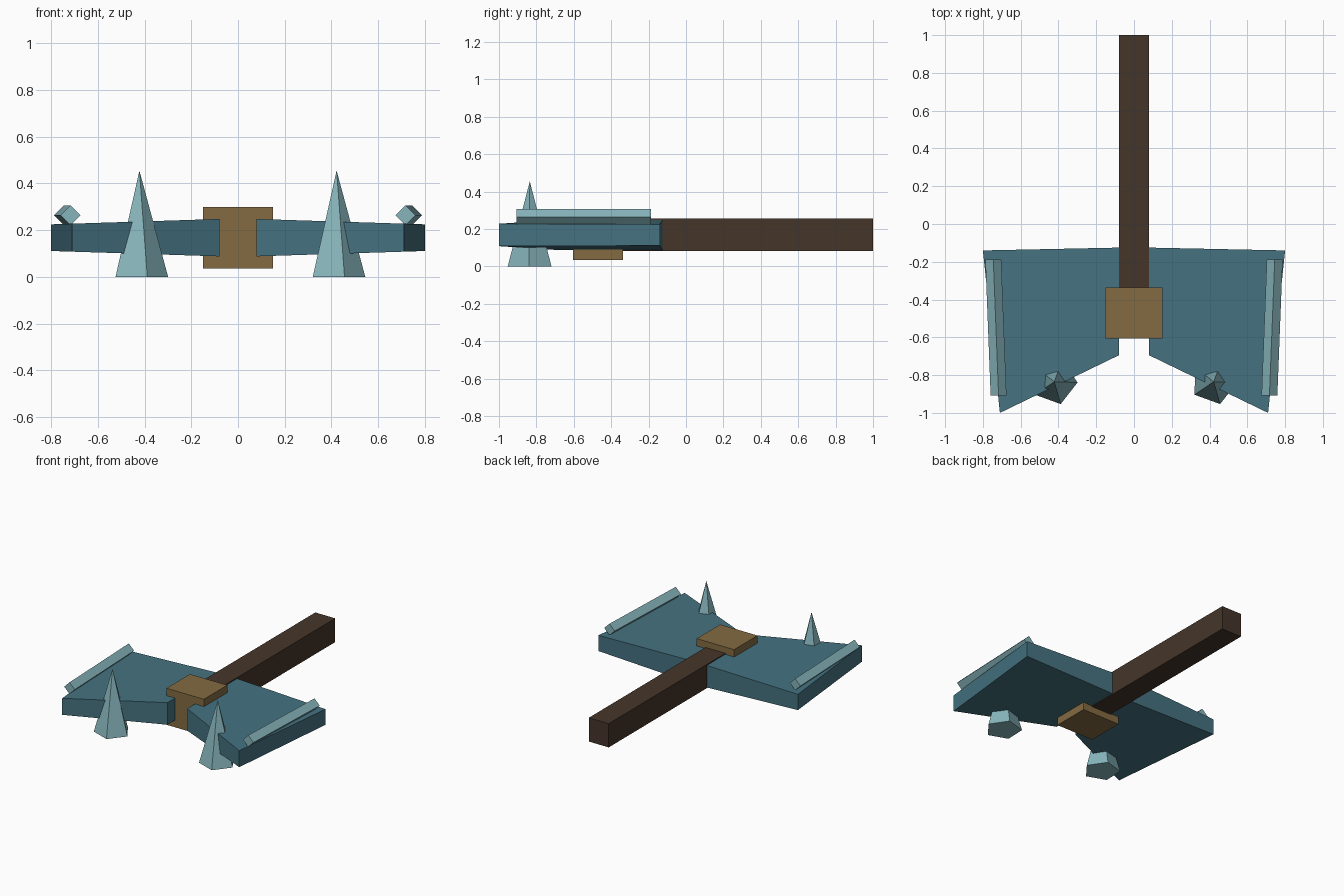
import bpy, bmesh
from math import radians, cos, sin
from mathutils import Vector

if "Cube" in bpy.data.objects:
    bpy.data.objects.remove(bpy.data.objects["Cube"])


def material(name, rgb):
    m = bpy.data.materials.new(name)
    m.diffuse_color = (*rgb, 1)
    m.use_nodes = True
    m.node_tree.nodes["Principled BSDF"].inputs["Base Color"].default_value = m.diffuse_color
    return m


STEEL = material("blue_steel", (0.06, 0.17, 0.22))
PALE = material("pale_steel", (0.24, 0.46, 0.50))
WOOD = material("dark_wood", (0.06, 0.036, 0.023))
BRASS = material("brass", (0.23, 0.145, 0.055))


def loft(name, ring_a, ring_b, mat):
    """Closed solid between two matching rings of points."""
    bm = bmesh.new()
    a = [bm.verts.new(p) for p in ring_a]
    b = [bm.verts.new(p) for p in ring_b]
    bm.faces.new(a)
    bm.faces.new(b)
    for i in range(len(a)):
        j = (i + 1) % len(a)
        bm.faces.new((a[i], a[j], b[j], b[i]))
    bmesh.ops.recalc_face_normals(bm, faces=bm.faces)
    me = bpy.data.meshes.new(name)
    bm.to_mesh(me)
    bm.free()
    ob = bpy.data.objects.new(name, me)
    me.materials.append(mat)
    bpy.context.collection.objects.link(ob)
    return ob


def box(name, lo, hi, mat):
    bpy.ops.mesh.primitive_cube_add(size=1, location=(Vector(lo) + Vector(hi)) / 2)
    ob = bpy.context.object
    ob.name = name
    ob.scale = Vector(hi) - Vector(lo)
    ob.data.materials.append(mat)


# Handle and the collar that clamps the head
box("handle", (-0.08, -0.55, 0.083), (0.08, 1.0, 0.255), WOOD)
box("collar", (-0.15, -0.605, 0.035), (0.15, -0.337, 0.30), BRASS)

# Axe blade outline, thinning towards the outer edge
outline = [(0.08, -0.125), (0.80, -0.14), (0.71, -1.0), (0.08, -0.695)]


def half_thickness(x):
    return 0.08 - 0.023 * (x - 0.08) / 0.72


for side, s in (("left", -1), ("right", 1)):
    loft(side + "_blade",
         [(s * x, y, 0.168 - half_thickness(x)) for x, y in outline],
         [(s * x, y, 0.168 + half_thickness(x)) for x, y in outline], STEEL)

    # Diamond-section bar along the outer edge
    r = 0.042
    diamond = [(r, 0), (0, r), (-r, 0), (0, -r)]
    loft(side + "_edge_bar",
         [(s * (0.717 + dx), -0.907, 0.264 + dz) for dx, dz in diamond],
         [(s * (0.745 + dx), -0.187, 0.264 + dz) for dx, dz in diamond], PALE)

    # Five-sided spike driven through the blade
    bpy.ops.mesh.primitive_cone_add(vertices=5, radius1=0.123, radius2=0, depth=0.455)
    spike = bpy.context.object
    spike.name = side + "_spike"
    spike.data.materials.append(PALE)
    # turn so that one corner points along +x
    v = max((v.co for v in spike.data.vertices if v.co.z < 0), key=lambda c: c.x)
    angle = -Vector((v.x, v.y)).angle_signed(Vector((1, 0))) * -1
    spike.rotation_euler.z = -Vector((1, 0, 0)).rotation_difference(
        Vector((v.x, v.y, 0))).to_euler().z + radians(-2)
    spike.location = (s * 0.422, -0.835, 0.2275)
